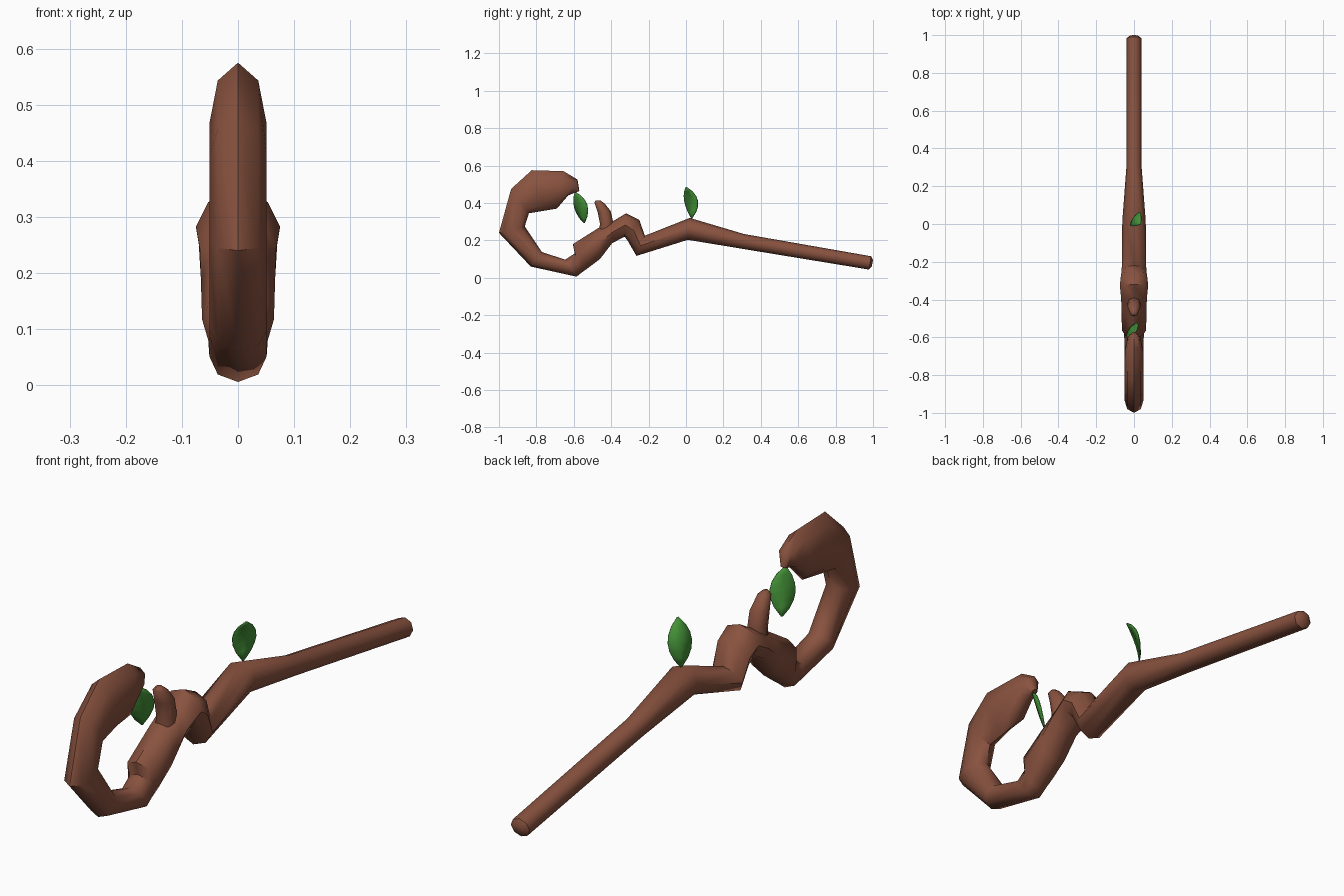
import bpy, bmesh, math
from mathutils import Vector

if "Cube" in bpy.data.objects:
    bpy.data.objects.remove(bpy.data.objects["Cube"])


def material(name, colour):
    m = bpy.data.materials.new(name)
    m.diffuse_color = (*colour, 1)
    m.use_nodes = True
    m.node_tree.nodes["Principled BSDF"].inputs["Base Color"].default_value = m.diffuse_color
    return m


BARK = material("brown bark", (0.25, 0.085, 0.05))
LEAF = material("green leaf", (0.056, 0.28, 0.038))


def finish(name, bm, mat, angle):
    bmesh.ops.recalc_face_normals(bm, faces=bm.faces)
    me = bpy.data.meshes.new(name)
    bm.to_mesh(me)
    bm.free()
    me.materials.append(mat)
    ob = bpy.data.objects.new(name, me)
    bpy.context.collection.objects.link(ob)
    bpy.ops.object.select_all(action='DESELECT')
    ob.select_set(True)
    bpy.context.view_layer.objects.active = ob
    bpy.ops.object.shade_smooth_by_angle(angle=math.radians(angle))
    return ob


def branch(name, rings, sides=8):
    """Skin octagonal rings, each (y, z on one edge, y, z on the other, half width in x)."""
    bm = bmesh.new()
    loops = []
    for ya, za, yb, zb, w in rings:
        a, b = Vector((0, ya, za)), Vector((0, yb, zb))
        mid, half = (a + b) / 2, (a - b) / 2
        loops.append([bm.verts.new(mid + half * math.cos(t) + Vector((w * math.sin(t), 0, 0)))
                      for t in (math.tau * i / sides for i in range(sides))])
    for p, q in zip(loops, loops[1:]):
        for i in range(sides):
            j = (i + 1) % sides
            bm.faces.new((p[i], p[j], q[j], q[i]))
    bm.faces.new(loops[0])
    bm.faces.new(loops[-1])
    return finish(name, bm, BARK, 50)


# Staff: straight handle, kinked middle, curled head
branch("staff", [
    (1.0, 0.095, 0.993, 0.06, 0.022),
    (0.99, 0.115, 0.978, 0.044, 0.039),
    (0.31, 0.234, 0.30, 0.155, 0.04),
    (0.02, 0.32, 0.01, 0.203, 0.062),
    (-0.22, 0.225, -0.265, 0.117, 0.065),
    (-0.25, 0.31, -0.31, 0.195, 0.07),
    (-0.32, 0.345, -0.328, 0.22, 0.075),
    (-0.395, 0.30, -0.395, 0.185, 0.068),
    (-0.47, 0.265, -0.46, 0.10, 0.066),
    (-0.605, 0.18, -0.52, 0.055, 0.064),
    (-0.595, 0.13, -0.555, 0.03, 0.053),
    (-0.645, 0.097, -0.585, 0.006, 0.051),
    (-0.77, 0.137, -0.83, 0.06, 0.051),
    (-0.862, 0.275, -1.0, 0.24, 0.051),
    (-0.84, 0.345, -0.935, 0.475, 0.051),
    (-0.76, 0.358, -0.825, 0.575, 0.051),
    (-0.69, 0.37, -0.655, 0.57, 0.049),
    (-0.63, 0.44, -0.58, 0.525, 0.035),
    (-0.60, 0.453, -0.57, 0.463, 0.012),
])

# Short stub growing beside the curl
branch("stub", [
    (-0.47, 0.20, -0.385, 0.22, 0.036),
    (-0.46, 0.29, -0.39, 0.30, 0.036),
    (-0.472, 0.35, -0.402, 0.355, 0.035),
    (-0.49, 0.403, -0.433, 0.395, 0.025),
    (-0.483, 0.414, -0.458, 0.414, 0.01),
])


def leaf(name, base, middle, tip, side, rows=6):
    """Curved pointed blade along a bent midrib, slightly creased."""
    base, middle, tip, side = map(Vector, (base, middle, tip, side))
    ctrl = 2 * middle - (base + tip) / 2
    fold = (tip - base).cross(side).normalized() * 0.006
    bm = bmesh.new()
    lines = []
    for k in range(rows + 1):
        t = k / rows
        p = base * (1 - t) ** 2 + ctrl * 2 * t * (1 - t) + tip * t * t
        w = max(0.04, math.sin(math.pi * t) ** 0.75) if 0 < k < rows else 0.06
        lines.append([bm.verts.new(p + side * w * s + (fold * w if s == 0 else Vector()))
                      for s in (-1, 0, 1)])
    for p, q in zip(lines, lines[1:]):
        for i in range(2):
            bm.faces.new((p[i], p[i + 1], q[i + 1], q[i]))
    ob = finish(name, bm, LEAF, 30)
    sol = ob.modifiers.new("thickness", 'SOLIDIFY')
    sol.thickness = 0.004
    sol.offset = 0


# Leaves: one upright on the bend, one hanging from the curl's tip
leaf("upper_leaf", (0, 0.03, 0.318), (0.007, 0.027, 0.41), (0.035, 0.0, 0.485), (0.025, 0.036, 0))
leaf("hanging_leaf", (0, -0.592, 0.458), (-0.008, -0.562, 0.38), (-0.018, -0.543, 0.293), (0.03, 0.034, 0.008))
